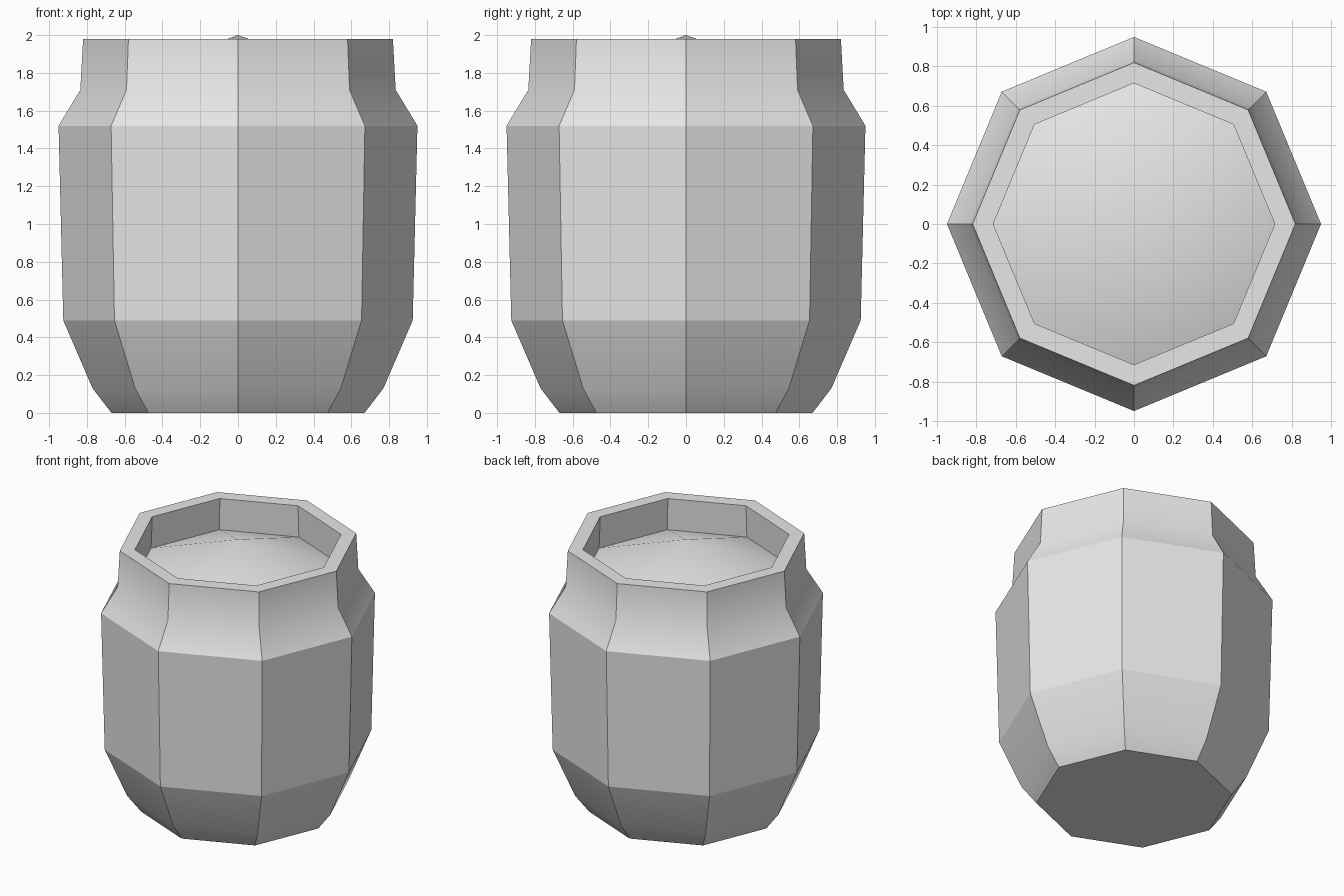
import bpy, bmesh
from math import cos, sin, tau

cube = bpy.data.objects.get("Cube")
if cube:
    bpy.data.objects.remove(cube, do_unlink=True)

SIDES = 8

mat = bpy.data.materials.new("light grey")
mat.use_nodes = True
grey = (0.8, 0.8, 0.8, 1)
mat.diffuse_color = grey
mat.node_tree.nodes["Principled BSDF"].inputs["Base Color"].default_value = grey


def add_ring(bm, radius, z):
    return [bm.verts.new((radius * cos(tau * i / SIDES), radius * sin(tau * i / SIDES), z))
            for i in range(SIDES)]


def finish(bm, name):
    bmesh.ops.recalc_face_normals(bm, faces=bm.faces[:])
    mesh = bpy.data.meshes.new(name)
    bm.to_mesh(mesh)
    bm.free()
    mesh.materials.append(mat)
    obj = bpy.data.objects.new(name, mesh)
    bpy.context.scene.collection.objects.link(obj)
    return obj


# Faceted barrel: (radius, height, crease at this ring), outside then over the rim
profile = [
    (0.67, 0.0, True), (0.77, 0.13, False), (0.925, 0.49, True),
    (0.95, 1.52, True), (0.835, 1.71, False), (0.82, 1.98, True),
    (0.715, 1.98, True), (0.725, 1.74, True),
]
bm = bmesh.new()
rings = [add_ring(bm, r, z) for r, z, _ in profile]
bm.faces.new(rings[0])
for low, high in zip(rings, rings[1:]):
    for i in range(SIDES):
        j = (i + 1) % SIDES
        bm.faces.new((low[i], low[j], high[j], high[i]))

# Shallow peaked surface closing the mouth
peak = bm.verts.new((0, 0, 2.0))
for i in range(SIDES):
    bm.faces.new((rings[-1][i], rings[-1][(i + 1) % SIDES], peak))

# Hard upright corners and creased rings, soft bends elsewhere
for face in bm.faces:
    face.smooth = True
for low, high in zip(rings, rings[1:]):
    for a, b in zip(low, high):
        bm.edges.get((a, b)).smooth = False
for ring, (_, _, crease) in zip(rings, profile):
    for i in range(SIDES):
        bm.edges.get((ring[i], ring[(i + 1) % SIDES])).smooth = not crease
finish(bm, "barrel")
